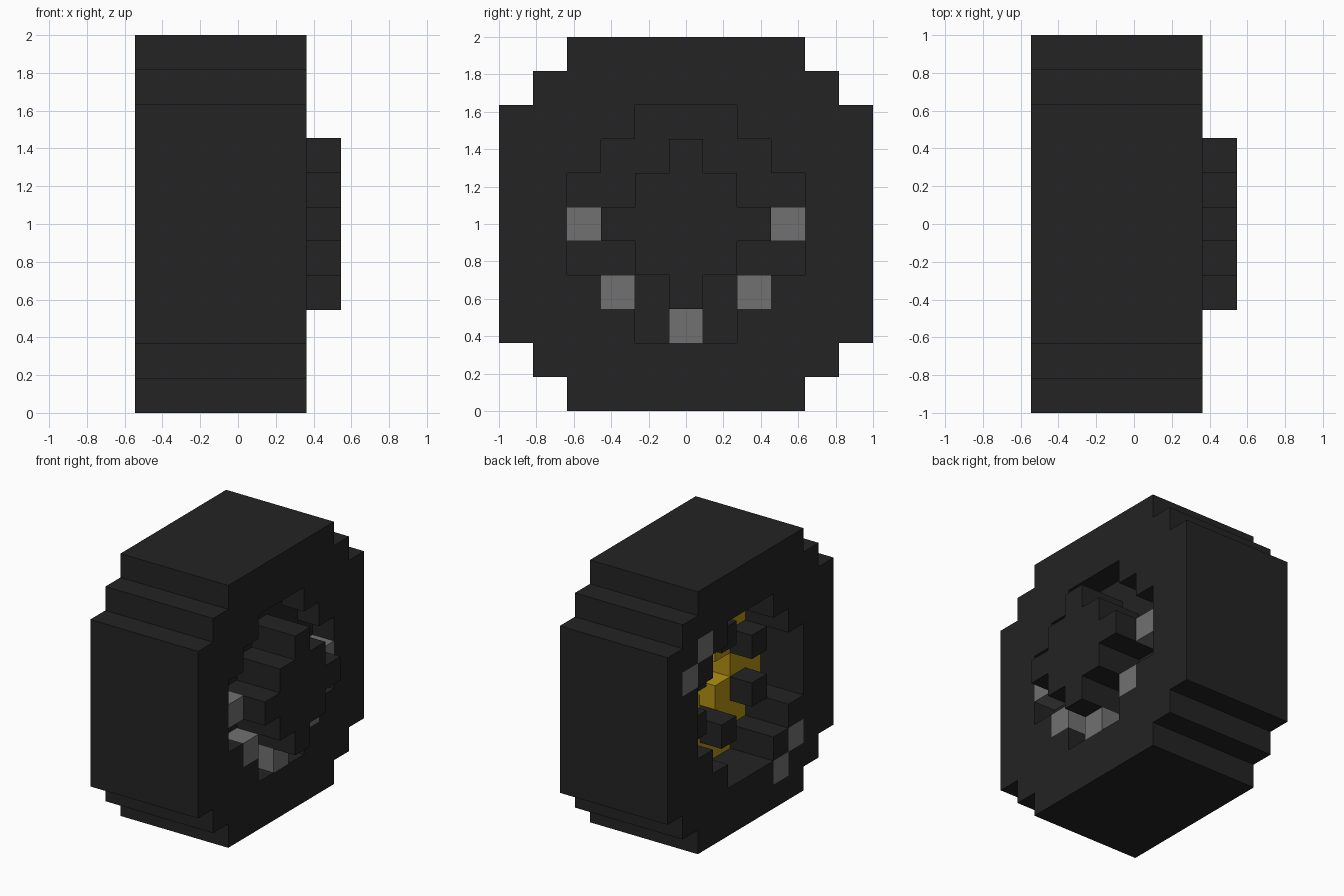
import bpy, bmesh, math

if "Cube" in bpy.data.objects:
    bpy.data.objects.remove(bpy.data.objects["Cube"], do_unlink=True)

U = 2 / 11  # edge of one block


def material(name, rgb):
    m = bpy.data.materials.new(name)
    m.use_nodes = True
    m.diffuse_color = (*rgb, 1)
    m.node_tree.nodes["Principled BSDF"].inputs["Base Color"].default_value = (*rgb, 1)
    return m


black = material("black_rubber", (0.017, 0.017, 0.017))
grey = material("light_grey", (0.165, 0.165, 0.165))
gold = material("gold", (0.45, 0.28, 0.006))


def slab(name, cells, start, end, mats, marks=()):
    """Extrude a set of (y, z) blocks along x, from layer start to layer end.
    Cells in marks take the second material on the inner (-x) face."""
    cells = set(cells)
    bm = bmesh.new()

    def corner(layer, y, z):
        return bm.verts.new(((layer - 3) * U, y * U, 1 + z * U))

    for y, z in sorted(cells):
        ring = [(y - .5, z - .5), (y + .5, z - .5), (y + .5, z + .5), (y - .5, z + .5)]
        bm.faces.new([corner(end, *p) for p in ring])
        inner = bm.faces.new([corner(start, *p) for p in reversed(ring)])
        inner.material_index = int((y, z) in marks)
        sides = [(0, -1), (1, 0), (0, 1), (-1, 0)]
        for i, (dy, dz) in enumerate(sides):
            if (y + dy, z + dz) not in cells:
                a, b = ring[i], ring[(i + 1) % 4]
                bm.faces.new([corner(start, *a), corner(start, *b),
                              corner(end, *b), corner(end, *a)])
    bmesh.ops.remove_doubles(bm, verts=bm.verts, dist=U / 100)
    bmesh.ops.recalc_face_normals(bm, faces=bm.faces)
    bmesh.ops.dissolve_limit(bm, angle_limit=math.radians(1), verts=bm.verts,
                             edges=bm.edges, delimit={'MATERIAL'})
    mesh = bpy.data.meshes.new(name)
    bm.to_mesh(mesh)
    bm.free()
    for m in mats:
        mesh.materials.append(m)
    obj = bpy.data.objects.new(name, mesh)
    bpy.context.collection.objects.link(obj)
    return obj


def stepped_disc(radius, cut):
    """Square of blocks with stepped corners."""
    span = range(-radius, radius + 1)
    return {(y, z) for y in span for z in span if abs(y) + abs(z) <= cut}


def mirrored(cells):
    return {(s * y, z) for y, z in cells for s in (-1, 1)}


# Tyre: stepped outline with a stepped bore, grey marks on the inner wall
bore = stepped_disc(3, 4)
tyre = stepped_disc(5, 8) - bore
slab("tyre", tyre, 0, 5, [black, grey], {(4, 2), (3, 3), (-3, -3), (-2, -4)})

# Wheel disc closing the bore, and the hub that sticks out of it
slab("wheel_disc", bore, 3, 4, [black])
slab("hub", stepped_disc(2, 2), 4, 6, [black])

# Grey studs round the hub
for i, c in enumerate(sorted(mirrored({(3, 0), (2, -2), (0, -3)}))):
    slab(f"rim_stud_{i + 1}", {c}, 4, 5, [grey])

# Bolts on the inner side
bolts = mirrored({(2, 1), (2, -1), (0, 2), (0, -2)})
for i, c in enumerate(sorted(bolts)):
    slab(f"bolt_{i + 1}", {c}, 1, 3, [black])

# Gold brake plate with a cross-shaped opening in the middle
opening = stepped_disc(1, 1)
plate = bore - opening - bolts - mirrored({(3, 1), (1, 3)})
slab("brake_plate", plate, 2, 3, [gold])
